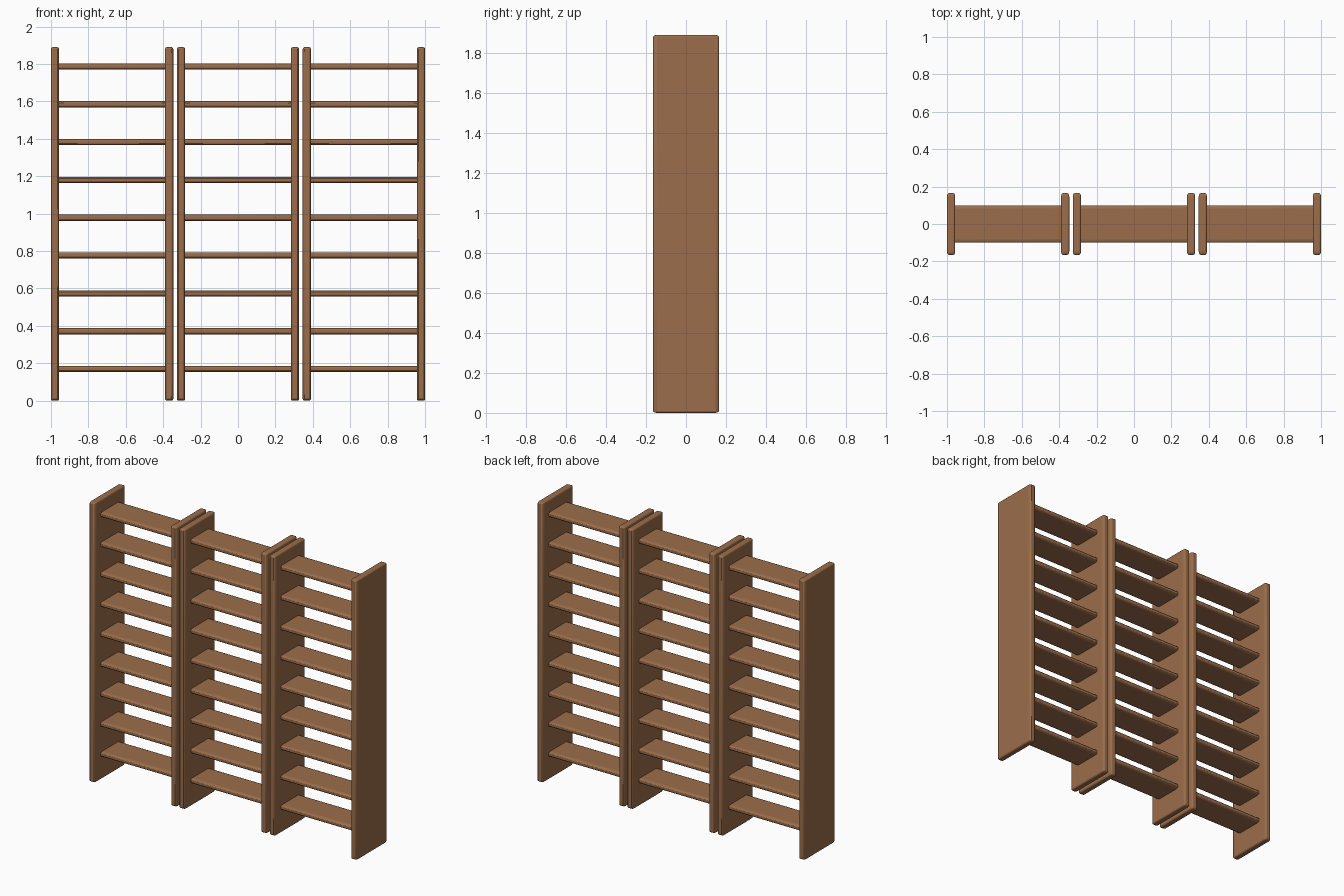
import bpy

if "Cube" in bpy.data.objects:
    bpy.data.objects.remove(bpy.data.objects["Cube"])

wood = bpy.data.materials.new("warm_wood")
wood.diffuse_color = (0.33, 0.155, 0.07, 1.0)
wood.use_nodes = True
wood.node_tree.nodes["Principled BSDF"].inputs["Base Color"].default_value = wood.diffuse_color

DEPTH_STRETCH = 2.0   # edge rounding is wider along the depth


def board(name, size, centre):
    """Wooden board with softly rounded edges."""
    bpy.ops.mesh.primitive_cube_add(size=1, location=centre)
    ob = bpy.context.object
    ob.name = name
    for v in ob.data.vertices:
        v.co.x *= size[0]
        v.co.y *= size[1] / DEPTH_STRETCH
        v.co.z *= size[2]
    ob.scale.y = DEPTH_STRETCH
    ob.data.materials.append(wood)
    bevel = ob.modifiers.new("rounded_edges", 'BEVEL')
    bevel.width = 0.01
    bevel.segments = 3
    bpy.ops.object.shade_smooth_by_angle(angle=0.6)
    return ob


HEIGHT, DEPTH, THICK = 1.89, 0.33, 0.044
UNIT, GAP = 0.654, 0.019
SHELVES, FIRST, PITCH = 9, 0.169, 0.2022

# three identical shelf units side by side
for i in (-1, 0, 1):
    cx = i * (UNIT + GAP)
    # upright side panels
    for side, label in ((-1, "left"), (1, "right")):
        x = cx + side * (UNIT - THICK) / 2
        board(f"side_panel_{label}", (THICK, DEPTH, HEIGHT), (x, 0, HEIGHT / 2))
    # shelves, their ends let into the panels
    for k in range(SHELVES):
        board("shelf", (UNIT - 2 * THICK + 0.03, 0.2, 0.033),
              (cx, 0, FIRST + k * PITCH))
